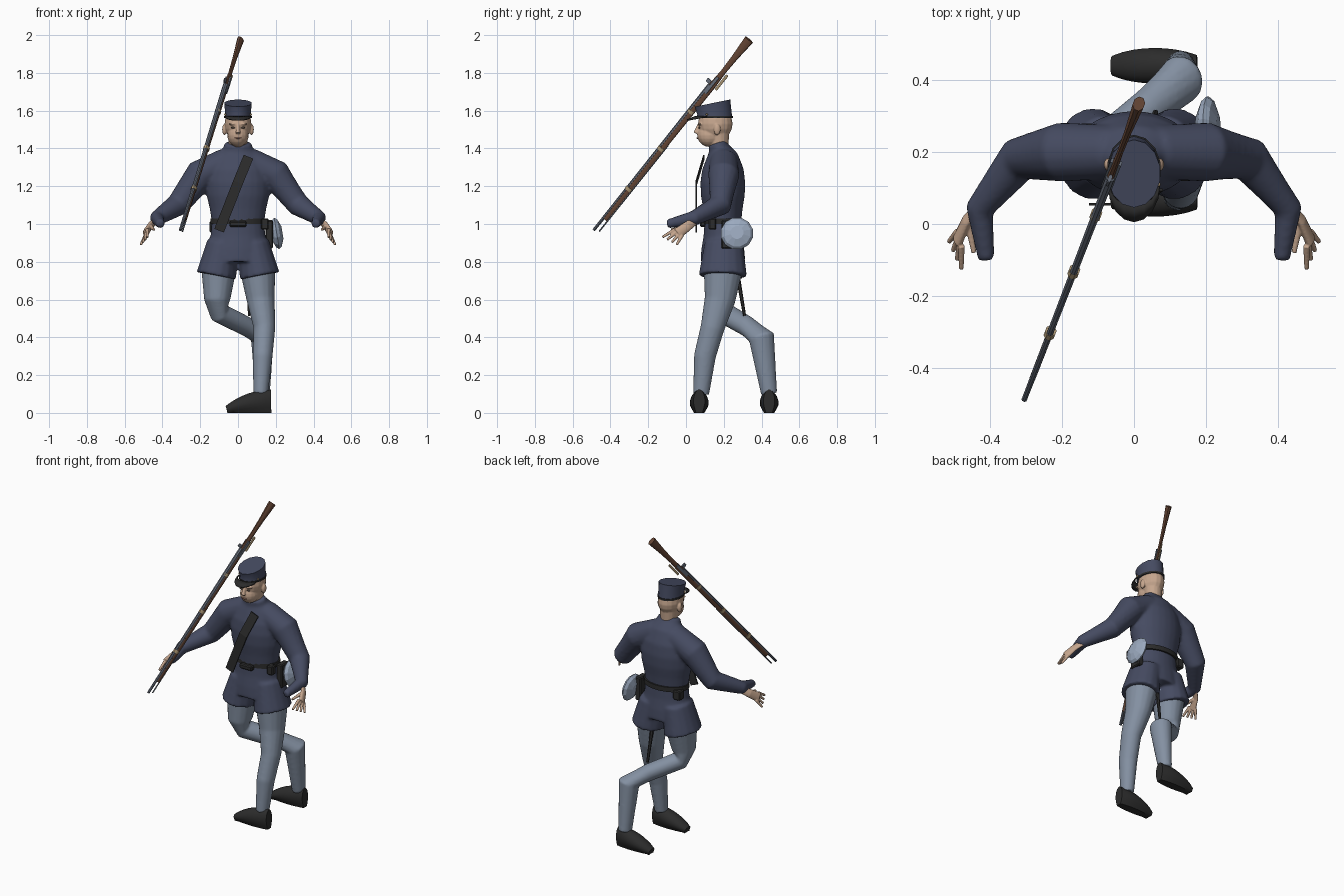
import bpy, bmesh, math
from mathutils import Vector, Matrix

cube = bpy.data.objects.get("Cube")
if cube:
    bpy.data.objects.remove(cube, do_unlink=True)


def material(name, red, green, blue):
    mat = bpy.data.materials.new(name)
    mat.use_nodes = True
    color = (red, green, blue, 1)
    mat.diffuse_color = color
    mat.node_tree.nodes["Principled BSDF"].inputs["Base Color"].default_value = color
    return mat


NAVY = material("navy wool", .06, .07, .12)
BLUE = material("pale blue wool", .23, .28, .36)
SKIN = material("skin", .56, .38, .27)
BLACK = material("black leather", .025, .025, .025)
WOOD = material("walnut", .13, .06, .035)
STEEL = material("steel", .13, .15, .19)
BRASS = material("brass", .4, .3, .17)
TIN = material("canteen cloth", .33, .4, .52)
EYE = material("eye", .12, .09, .07)
LIP = material("lip", .4, .2, .15)

X, Y, Z = Matrix.Identity(3)


def mirrored(points, side):
    return [Vector((side * x, y, z)) for x, y, z in points]


def loft(bm, points, widths, ratio=1, ref=Y, sides=16):
    """Closed tube along points; ratio is the depth along ref over the width."""
    points = [Vector(p) for p in points]
    last = len(points) - 1
    half_step = math.pi / sides
    corner = 1 / math.cos(half_step) if sides == 4 else 1
    rings = []
    for i, (point, width) in enumerate(zip(points, widths)):
        tangent = (points[min(i + 1, last)] - points[max(i - 1, 0)]).normalized()
        across = ref.cross(tangent).normalized()
        deep = tangent.cross(across) * ratio
        ring = []
        for k in range(sides):
            angle = (2 * k + 1) * half_step
            offset = across * math.cos(angle) + deep * math.sin(angle)
            ring.append(bm.verts.new(point + offset * width * corner))
        rings.append(ring)
    for ring, following in zip(rings, rings[1:]):
        for k in range(sides):
            n = (k + 1) % sides
            bm.faces.new((ring[k], ring[n], following[n], following[k]))
    bm.faces.new(rings[0][::-1])
    bm.faces.new(rings[-1])


def ball(bm, centre, radii):
    matrix = Matrix.Translation(centre) @ Matrix.Diagonal((*radii, 1))
    bmesh.ops.create_uvsphere(bm, u_segments=16, v_segments=10, radius=1, matrix=matrix)


def finish(name, bm, mat, smooth=True, voxel=0, relax=0):
    """Turn the mesh into an object, optionally blending its pieces into one skin."""
    bmesh.ops.recalc_face_normals(bm, faces=bm.faces)
    mesh = bpy.data.meshes.new(name)
    bm.to_mesh(mesh)
    bm.free()
    mesh.materials.append(mat)
    obj = bpy.data.objects.new(name, mesh)
    bpy.context.collection.objects.link(obj)
    if voxel:
        blend = obj.modifiers.new("blend", "REMESH")
        blend.mode, blend.voxel_size, blend.use_smooth_shade = "VOXEL", voxel, True
        obj.modifiers.new("relax", "SMOOTH").iterations = relax
    elif smooth:
        bpy.ops.object.select_all(action="DESELECT")
        obj.select_set(True)
        bpy.context.view_layer.objects.active = obj
        bpy.ops.object.shade_smooth_by_angle(angle=math.radians(40))
    return obj


def tube(name, mat, points, widths, ratio=1, ref=Y, sides=16, smooth=True):
    bm = bmesh.new()
    loft(bm, points, widths, ratio, ref, sides)
    return finish(name, bm, mat, smooth)


def box(name, mat, centre, size):
    bm = bmesh.new()
    matrix = Matrix.Translation(centre) @ Matrix.Diagonal((*size, 1))
    bmesh.ops.create_cube(bm, size=1, matrix=matrix)
    bmesh.ops.bevel(bm, geom=bm.edges[:], offset=.006, segments=1, affect="EDGES")
    finish(name, bm, mat, smooth=False)


# Coat: waisted torso with collar, split skirt and bent sleeves
bm = bmesh.new()
heights = [.8 + .07 * i for i in range(8)]
widths = [.155 + .016 * math.cos(math.tau * (z - .8) / .4) for z in heights]
torso = [(0, .195, z) for z in heights]
collar = [(0, .19, 1.36), (0, .175, 1.4), (0, .165, 1.43)]
loft(bm, torso + collar, widths + [.12, .08, .07], ratio=.7, sides=24)
sleeve = [(.06, .2, 1.33), (.2, .2, 1.26), (.32, .18, 1.1), (.43, .04, 1.03), (.41, -.1, 1)]
for side in (1, -1):
    loft(bm, mirrored([(.08, .2, .9), (.115, .195, .725)], side), [.085, .108], ratio=1.2)
    loft(bm, mirrored(sleeve, side), [.075, .083, .062, .04, .024], ref=Z)
finish("coat", bm, NAVY, voxel=.009, relax=7)

# Trousers: straight front leg and bent rear leg
bm = bmesh.new()
front_leg = [(.1, .2, .8), (.12, .18, .6), (.14, .14, .45), (.13, .1, .3), (.12, .08, .1)]
rear_leg = [(-.1, .2, .8), (-.11, .18, .6), (-.1, .2, .53), (.04, .32, .46), (.13, .4, .4), (.13, .44, .1)]
loft(bm, front_leg, [.1, .075, .058, .053, .039], ratio=1.1)
loft(bm, rear_leg, [.1, .07, .055, .052, .063, .039], ratio=1.1)
finish("trousers", bm, BLUE, voxel=.008, relax=4)

# Shoes point towards the side, tapering to the toe
for name, y in (("left_shoe", .07), ("right_shoe", .44)):
    steps = [i / 8 for i in range(9)]
    bm = bmesh.new()
    thick = [.062 * (1 - .7 * t * t) for t in steps]
    loft(bm, [(.175 - .235 * t, y, h) for t, h in zip(steps, thick)], thick, ref=Z)
    for vert in bm.verts:
        t = (.175 - vert.co.x) / .235
        breadth = .05 * math.sqrt(math.sin(math.pi * (.12 + .78 * t)))
        vert.co.y = y + (vert.co.y - y) * breadth / (.062 * (1 - .7 * t * t))
        if vert.co.z < .012:
            vert.co.z = 0
    finish(name, bm, BLACK)

# Head: skull, jaw, neck, nose, brows and ears
bm = bmesh.new()
ball(bm, (0, .155, 1.53), (.071, .092, .09))
ball(bm, (0, .125, 1.47), (.057, .066, .062))
loft(bm, [(0, .175, 1.36), (0, .175, 1.5)], [.048, .055])
loft(bm, [(0, .07, 1.53), (0, .052, 1.48)], [.008, .014], sides=8)
for side in (1, -1):
    ball(bm, (side * .072, .165, 1.5), (.012, .018, .03))
    ball(bm, (side * .028, .074, 1.53), (.022, .012, .007))
finish("head", bm, SKIN, voxel=.004, relax=3)

# Eyes and mouth
bm = bmesh.new()
for side in (1, -1):
    ball(bm, (side * .027, .07, 1.51), (.011, .005, .005))
finish("eyes", bm, EYE)
bm = bmesh.new()
ball(bm, (0, .061, 1.455), (.02, .005, .004))
finish("mouth", bm, LIP)

# Cap with flared crown, band, curved visor and side buttons
tube("cap", NAVY, [(0, .15, 1.56), (0, .15, 1.59), (0, .14, 1.64)], [.073, .07, .074], 1.3, sides=14)
tube("cap_band", BLACK, [(0, .152, 1.56), (0, .152, 1.572)], [.075, .075], 1.28, sides=14)
bm = bmesh.new()
rows = []
for reach in (.06, .105):
    curve = [math.pi * (1 + k / 8) for k in range(9)]
    drop = .4 * (reach - .06)
    rows.append([bm.verts.new((.073 * math.cos(a), .11 + reach * math.sin(a), 1.572 + drop * math.sin(a)))
                 for a in curve])
for k in range(8):
    bm.faces.new((rows[0][k], rows[0][k + 1], rows[1][k + 1], rows[1][k]))
finish("cap_visor", bm, BLACK).modifiers.new("thickness", "SOLIDIFY").thickness = .008
bm = bmesh.new()
for side in (1, -1):
    ball(bm, (side * .068, .11, 1.58), (.006, .006, .006))
finish("cap_buttons", bm, BRASS)

# Open hands: fingers fan out between the first and last one
first_knuckle, last_knuckle = Vector((.49, -.02, .94)), Vector((.48, -.06, .97))
first_tip, last_tip = Vector((.515, -.05, .89)), Vector((.48, -.125, .93))
for name, side in (("left_hand", 1), ("right_hand", -1)):
    bm = bmesh.new()
    palm = [(.43, .05, 1.02), (.465, .01, .99), (.49, -.045, .95)]
    loft(bm, mirrored(palm, side), [.022, .026, .03], ratio=.5, ref=X)
    for k in range(4):
        finger = [first_knuckle.lerp(last_knuckle, k / 3), first_tip.lerp(last_tip, k / 3)]
        loft(bm, mirrored(finger, side), [.01, .007], ref=X, sides=8)
    loft(bm, mirrored([(.46, 0, .985), (.445, -.08, .97)], side), [.012, .007], ref=X, sides=8)
    finish(name, bm, SKIN, voxel=.0035, relax=2)

# Straps, belt and leather goods
strap = [(.055, .095, 1.355), (0, .055, 1.22), (-.1, .055, .965)]
tube("chest_strap", BLACK, strap, [.027] * 3, ratio=.15, sides=4, smooth=False)
tube("belt", BLACK, [(0, .2, 1), (0, .2, 1.03)], [.148] * 2, ratio=.7, sides=24)
box("buckle", BLACK, (0, .09, 1), (.09, .03, .03))
box("cartridge_box", BLACK, (.165, .225, .945), (.04, .075, .15))
box("belt_pouch", BLACK, (-.125, .255, .985), (.05, .05, .06))
box("front_pouch", BLACK, (.142, .14, 1), (.04, .04, .06))

# Canteen and scabbard on the left hip
bulge = [k / 2 for k in range(-2, 3)]
tube("canteen", TIN, [(.205 + .03 * b, .27, .95 + .005 * b) for b in bulge],
     [.087 * (1 - .6 * b * b) for b in bulge], ref=Z, sides=12, smooth=False)
tube("scabbard", BLACK, [(.07, .23, .95), (.05, .27, .75), (.06, .31, .515)], [.012, .012, .008], sides=6)

# Rifle laid along one slanted axis
muzzle, butt = Vector((-.3, -.475, .975)), Vector((.012, .33, 1.98))
length = (butt - muzzle).length
axis = (butt - muzzle) / length
rise = (Z - axis * axis.z).normalized()


def rifle_part(name, mat, steps, widths, lift=0, ratio=1, sides=8):
    points = [muzzle + axis * step + rise * lift for step in steps]
    tube(name, mat, points, widths, ratio, rise, sides)


rifle_part("stock", WOOD, [.07, 1, 1.1, 1.2, length], [.009, .012, .009, .011, .017], -.006, 1.6)
rifle_part("barrel", STEEL, [-.015, 1], [.008, .013], .006)
rifle_part("ramrod", STEEL, [0, .6], [.004, .004], -.022)
rifle_part("lock_plate", STEEL, [.95, 1.06], [.016, .016], -.005, .5, 4)
rifle_part("hammer", STEEL, [1, 1.02], [.006, .006], .025, 2.5)
rifle_part("trigger_guard", BRASS, [1, 1.03, 1.07, 1.1], [.004] * 4, -.035, 2)
for step in (.28, .56, .82):
    rifle_part("barrel_band", BRASS, [step - .009, step + .009], [.016, .016], -.003, 1.3)
